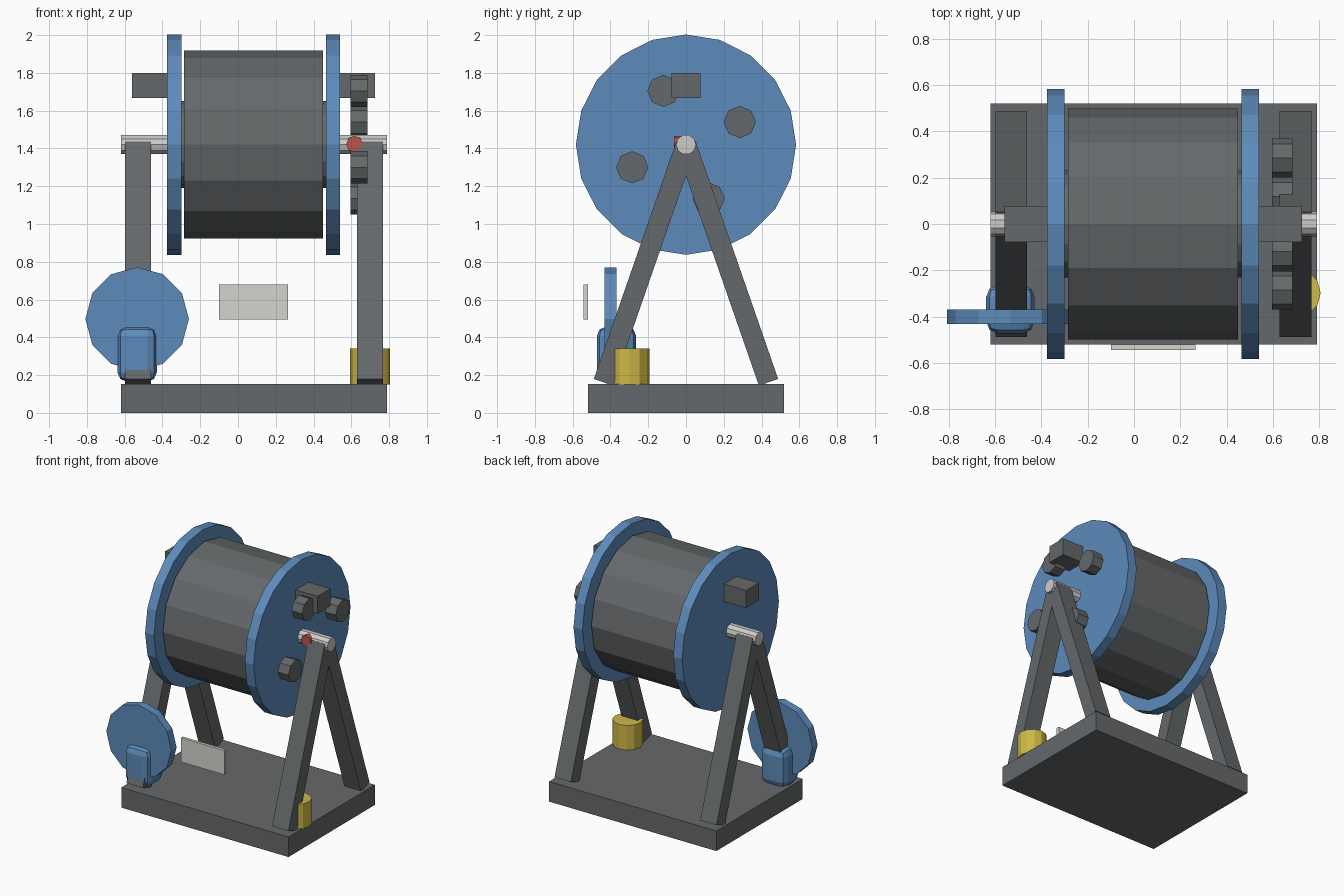
import bpy, bmesh, math
from mathutils import Matrix, Vector

if "Cube" in bpy.data.objects:
    bpy.data.objects.remove(bpy.data.objects["Cube"])


def material(name, rgb):
    m = bpy.data.materials.new(name)
    m.diffuse_color = (*rgb, 1)
    m.use_nodes = True
    m.node_tree.nodes["Principled BSDF"].inputs["Base Color"].default_value = m.diffuse_color
    return m


DARK = material("dark_grey", (0.13, 0.14, 0.145))
BLUE = material("blue", (0.11, 0.26, 0.50))
STEEL = material("steel", (0.62, 0.62, 0.62))
PALE = material("pale_plate", (0.66, 0.66, 0.62))
YELLOW = material("yellow", (0.62, 0.48, 0.06))
RED = material("red", (0.5, 0.09, 0.07))

AXES = {"X": Matrix.Rotation(math.pi / 2, 4, "Y"),
        "Y": Matrix.Rotation(math.pi / 2, 4, "X"),
        "Z": Matrix.Identity(4)}


def finish(name, bm, mat):
    me = bpy.data.meshes.new(name)
    bm.to_mesh(me)
    bm.free()
    ob = bpy.data.objects.new(name, me)
    bpy.context.collection.objects.link(ob)
    me.materials.append(mat)
    return ob


def box(name, lo, hi, mat, bevel=0):
    lo, hi = Vector(lo), Vector(hi)
    bm = bmesh.new()
    bmesh.ops.create_cube(bm, size=1, matrix=Matrix.Translation((lo + hi) / 2)
                          @ Matrix.Diagonal((*(hi - lo), 1)))
    ob = finish(name, bm, mat)
    if bevel:
        mod = ob.modifiers.new("rounded", "BEVEL")
        mod.width, mod.segments = bevel, 2
    return ob


def cylinder(name, centre, radius, length, axis, sides, mat):
    bm = bmesh.new()
    bmesh.ops.create_cone(bm, cap_ends=True, segments=sides, radius1=radius,
                          radius2=radius, depth=length,
                          matrix=Matrix.Translation(centre) @ AXES[axis])
    return finish(name, bm, mat)


def x_cylinder(name, x0, x1, radius, sides, mat, y=0, z=1.42):
    return cylinder(name, ((x0 + x1) / 2, y, z), radius, x1 - x0, "X", sides, mat)


# base slab
box("base", (-0.62, -0.52, 0), (0.79, 0.52, 0.153), DARK)

# two A-frames of tilted beams
for side, x in (("left", -0.53), ("right", 0.698)):
    for end, s in (("front", -1), ("back", 1)):
        top, foot = Vector((x, 0, 1.42)), Vector((x, s * 0.437, 0.162))
        d = top - foot
        bm = bmesh.new()
        bmesh.ops.create_cube(
            bm, size=1, matrix=Matrix.Translation((top + foot) / 2)
            @ Matrix.Rotation(-math.atan2(d.y, d.z), 4, "X")
            @ Matrix.Diagonal((0.138, 0.108, d.length, 1)))
        finish(f"{side}_{end}_leg", bm, DARK)

# drum, inner core, flanges and axle
x_cylinder("drum", -0.285, 0.45, 0.498, 16, DARK)
x_cylinder("drum_core", -0.31, 0.475, 0.23, 16, DARK)
x_cylinder("left_flange", -0.375, -0.30, 0.583, 20, BLUE)
x_cylinder("right_flange", 0.465, 0.54, 0.583, 20, BLUE)
x_cylinder("axle", -0.62, 0.79, 0.053, 10, STEEL)

# square lugs on the flange faces
box("left_lug", (-0.56, -0.077, 1.667), (-0.37, 0.077, 1.80), DARK)
box("right_lug", (0.535, -0.077, 1.667), (0.725, 0.077, 1.80), DARK)

# ring of bolts on the right side
for i in range(4):
    a = math.radians(22.8 + 90 * i)
    x_cylinder(f"bolt_{i + 1}", 0.595, 0.685, 0.085, 8, DARK,
               y=0.309 * math.cos(a), z=1.42 + 0.309 * math.sin(a))

# red button in front of the axle
cylinder("red_button", (0.617, -0.04, 1.423), 0.044, 0.045, "Y", 8, RED)

# wheel and motor housing at the front left foot
cylinder("drive_wheel", (-0.534, -0.4, 0.497), 0.274, 0.063, "Y", 12, BLUE)
box("motor_housing", (-0.638, -0.472, 0.165), (-0.43, -0.264, 0.457), BLUE, 0.05)

# plate and yellow canister
box("front_plate", (-0.10, -0.543, 0.495), (0.265, -0.52, 0.68), PALE)
cylinder("canister", (0.70, -0.298, 0.245), 0.106, 0.19, "Z", 12, YELLOW)
